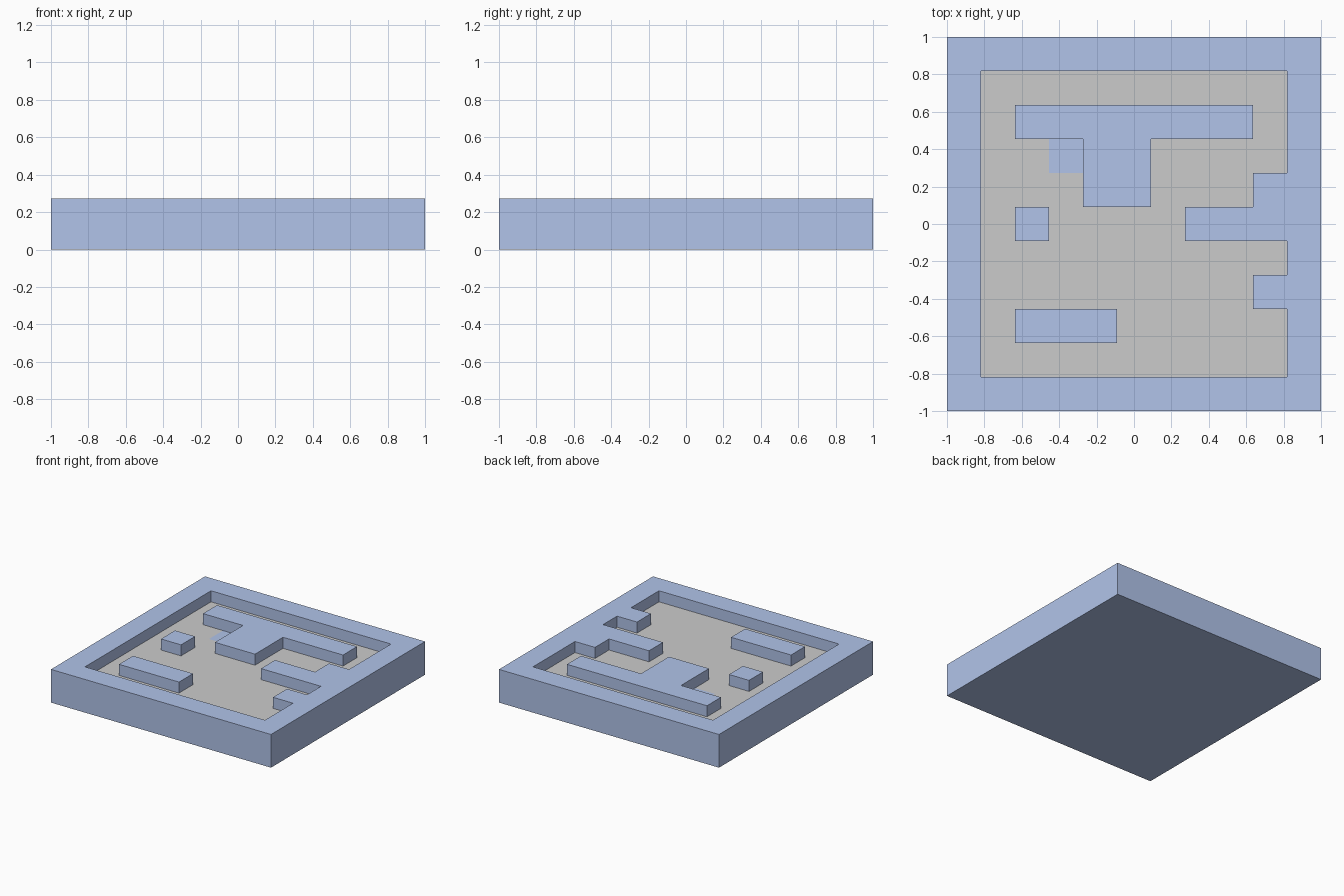
import bpy
import bmesh
from math import radians

if "Cube" in bpy.data.objects:
    bpy.data.objects.remove(bpy.data.objects["Cube"])

# Plan of the tray, back row first: # wall, . floor, o pit
PLAN = [
    "###########",
    "#.........#",
    "#.#######.#",
    "#..o##....#",
    "#...##...##",
    "#.#....####",
    "#.........#",
    "#........##",
    "#.###.....#",
    "#.........#",
    "###########",
]
N = len(PLAN)
CELL = 2 / N
FLOOR_Z = CELL
STEP = CELL / 2          # wall rise and pit depth


def symbol(face):
    c = face.calc_center_median()
    return PLAN[int((1 - c.y) / CELL)][int((c.x + 1) / CELL)]


def extrude(bm, faces, dz):
    geom = bmesh.ops.extrude_face_region(bm, geom=faces)["geom"]
    verts = [g for g in geom if isinstance(g, bmesh.types.BMVert)]
    bmesh.ops.translate(bm, verts=verts, vec=(0, 0, dz))


def is_floor(face):
    return (face.normal.z > 0.9
            and abs(face.calc_center_median().z - FLOOR_Z) < 0.01)


def add_part(name, source, keep, material=None):
    bm = source.copy()
    drop = [f for f in bm.faces if not keep(f)]
    bmesh.ops.delete(bm, geom=drop, context="FACES")
    bmesh.ops.dissolve_limit(bm, angle_limit=radians(1),
                             verts=bm.verts[:], edges=bm.edges[:])
    mesh = bpy.data.meshes.new(name)
    bm.to_mesh(mesh)
    bm.free()
    if material:
        mesh.materials.append(material)
    bpy.context.collection.objects.link(bpy.data.objects.new(name, mesh))


# Solid slab, gridded into cells on top
tray = bmesh.new()
bmesh.ops.create_grid(tray, x_segments=N, y_segments=N, size=1)
base = tray.faces[:]
bottom = bmesh.ops.duplicate(tray, geom=base)["geom"]
bmesh.ops.reverse_faces(
    tray, faces=[g for g in bottom if isinstance(g, bmesh.types.BMFace)])
extrude(tray, base, FLOOR_Z)
bmesh.ops.remove_doubles(tray, verts=tray.verts[:], dist=1e-4)
tray.normal_update()

# Raise the rim and walls, sink the pit
top = [f for f in tray.faces if is_floor(f)]
walls = [f for f in top if symbol(f) == "#"]
pit = [f for f in top if symbol(f) == "o"]
extrude(tray, walls, STEP)
extrude(tray, pit, -STEP)
bmesh.ops.recalc_face_normals(tray, faces=tray.faces[:])
tray.normal_update()

# Blue body and grey floor
blue = bpy.data.materials.new("blue")
blue.diffuse_color = (0.44, 0.55, 0.82, 1)
blue.use_nodes = True
blue.node_tree.nodes["Principled BSDF"].inputs["Base Color"].default_value = blue.diffuse_color
add_part("tray_walls", tray, lambda f: not is_floor(f), blue)
add_part("tray_floor", tray, is_floor)
tray.free()
